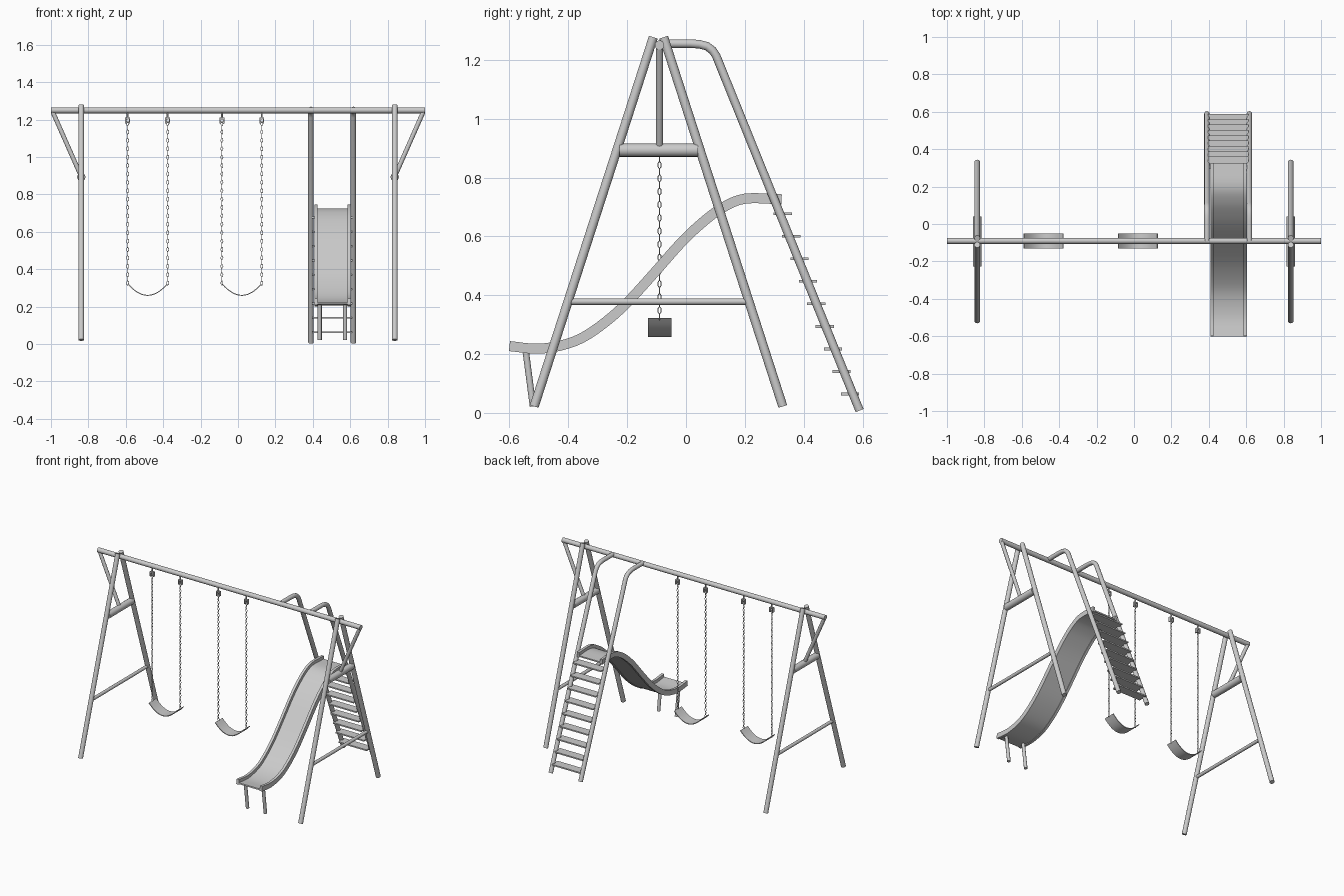
import bpy, bmesh, math
from mathutils import Vector, Matrix

if "Cube" in bpy.data.objects:
    bpy.data.objects.remove(bpy.data.objects["Cube"])

grey = bpy.data.materials.new("light_grey")
grey.diffuse_color = (0.6, 0.6, 0.6, 1)
grey.use_nodes = True
grey.node_tree.nodes["Principled BSDF"].inputs["Base Color"].default_value = grey.diffuse_color
BAR_Y, BAR_Z = -0.09, 1.25


def finish(name, bm, smooth=True):
    bmesh.ops.recalc_face_normals(bm, faces=bm.faces[:])
    me = bpy.data.meshes.new(name)
    bm.to_mesh(me)
    bm.free()
    me.materials.append(grey)
    ob = bpy.data.objects.new(name, me)
    bpy.context.collection.objects.link(ob)
    if smooth:
        bpy.ops.object.select_all(action='DESELECT')
        ob.select_set(True)
        bpy.context.view_layer.objects.active = ob
        bpy.ops.object.shade_smooth_by_angle(angle=math.radians(40))
    return ob


def loft(bm, rings, caps=True):
    """Skin a list of closed cross-sections."""
    loops = [[bm.verts.new(p) for p in ring] for ring in rings]
    n = len(loops[0])
    for a, b in zip(loops, loops[1:]):
        for i in range(n):
            j = (i + 1) % n
            bm.faces.new((a[i], a[j], b[j], b[i]))
    if caps:
        bm.faces.new(loops[0])
        bm.faces.new(loops[-1])


def tangents(pts):
    last = len(pts) - 1
    return [(pts[min(i + 1, last)] - pts[max(i - 1, 0)]).normalized() for i in range(last + 1)]


def tube(name, pts, r, sides=16):
    """Round pipe along a path."""
    pts = [Vector(p) for p in pts]
    bm, rings = bmesh.new(), []
    for p, t in zip(pts, tangents(pts)):
        u = Vector((1, 0, 0)) if abs(t.x) < 0.9 else Vector((0, 1, 0))
        u = (u - t * u.dot(t)).normalized()
        v = t.cross(u)
        rings.append([p + r * (u * math.cos(a) + v * math.sin(a))
                      for a in (2 * math.pi * k / sides for k in range(sides))])
    loft(bm, rings)
    return finish(name, bm)


def box(name, center, size):
    bm = bmesh.new()
    bmesh.ops.create_cube(bm, size=1, matrix=Matrix.Translation(center) @ Matrix.Diagonal((*size, 1)))
    return finish(name, bm, False)


def smooth_path(ctrl, steps=4):
    """Catmull-Rom curve through (y, z) points."""
    c = [Vector(p) for p in ctrl]
    c = [2 * c[0] - c[1]] + c + [2 * c[-1] - c[-2]]
    out = []
    for i in range(1, len(c) - 2):
        a, b, d, e = c[i - 1:i + 3]
        for k in range(steps):
            t = k / steps
            out.append(0.5 * (2 * b + (d - a) * t + (2 * a - 5 * b + 4 * d - e) * t * t
                              + (3 * b - a - 3 * d + e) * t ** 3))
    return out + [c[-2]]


# Top bar and the two A-frames
tube("top_bar", [(-1, BAR_Y, BAR_Z), (1, BAR_Y, BAR_Z)], 0.016)
for s, side in ((-1, "left"), (1, "right")):
    x = s * 0.838
    tube(side + "_front_leg", [(x, -0.516, 0.022), (x, -0.111, 1.277)], 0.0155)
    tube(side + "_back_leg", [(x, 0.329, 0.022), (x, -0.076, 1.277)], 0.0155)
    tube(side + "_upper_crossbar", [(x, -0.226, 0.893), (x, 0.04, 0.893)], 0.0225)
    tube(side + "_lower_crossbar", [(x, -0.395, 0.378), (x, 0.205, 0.378)], 0.011)
    tube(side + "_brace", [(s * 0.99, BAR_Y, 1.24), (s * 0.84, BAR_Y, 0.9)], 0.012)


# Chains made of alternately turned oval links
def chain(name, x, top, bottom, count=39):
    bm = bmesh.new()
    pitch = (top - bottom) / count
    for i in range(count):
        z = top - (i + 0.5) * pitch
        rings = []
        for k in range(10):
            a = 2 * math.pi * k / 10
            ring = []
            for m in range(5):
                b = 2 * math.pi * m / 5
                w = 0.0055 + 0.0018 * math.cos(b)
                h = pitch * 0.5 + 0.0018 * math.cos(b)
                p, q = w * math.cos(a), 0.0018 * math.sin(b)
                if i % 2:
                    p, q = q, p
                ring.append((x + p, BAR_Y + q, z + h * math.sin(a)))
            rings.append(ring)
        loft(bm, rings + [rings[0]], caps=False)
    bmesh.ops.remove_doubles(bm, verts=bm.verts[:], dist=1e-6)
    finish(name, bm)


# Swings: hangers, chains and a sagging strap seat
for n, (x0, x1) in enumerate(((-0.59, -0.376), (-0.086, 0.127)), 1):
    for tag, x in (("a", x0), ("b", x1)):
        tube(f"swing_{n}_hook_{tag}", [(x, BAR_Y, 1.24), (x, BAR_Y, 1.2)], 0.005, 8)
        box(f"swing_{n}_hanger_top_{tag}", (x, BAR_Y, 1.207), (0.026, 0.018, 0.008))
        for s in (-1, 1):
            box(f"swing_{n}_hanger_cheek_{tag}", (x + s * 0.01, BAR_Y, 1.193), (0.006, 0.018, 0.03))
        tube(f"swing_{n}_hanger_pin_{tag}", [(x - 0.012, BAR_Y, 1.185), (x + 0.012, BAR_Y, 1.185)], 0.004, 8)
        chain(f"swing_{n}_chain_{tag}", x, 1.19, 0.315)
    bm, rings = bmesh.new(), []
    mid, half = (x0 + x1) / 2, (x1 - x0) / 2
    for i in range(17):
        t = i / 8 - 1
        x, z = mid + half * t, 0.258 + 0.062 * t * t
        nrm = Vector((-0.124 * t / half, 0, 1)).normalized() * 0.005
        p = Vector((x, BAR_Y, z))
        e = Vector((0, 0.04, 0))
        rings.append([p - e, p + e, p + e + nrm, p - e + nrm])
    loft(bm, rings)
    finish(f"swing_{n}_seat", bm)

# Slide: bed and two side rails swept along one curve
path = smooth_path([(-0.6, 0.227), (-0.5, 0.218), (-0.4, 0.236), (-0.32, 0.275), (-0.22, 0.355),
                    (-0.12, 0.462), (-0.02, 0.575), (0.05, 0.642), (0.12, 0.695), (0.2, 0.728), (0.325, 0.726)])
dirs = tangents(path)


def sweep(name, xa, xb, low, high):
    bm, rings = bmesh.new(), []
    for p, t in zip(path, dirs):
        nrm = Vector((-t.y, t.x))
        a, b = p + nrm * low, p + nrm * high
        rings.append([(xa, *a), (xb, *a), (xb, *b), (xa, *b)])
    loft(bm, rings)
    finish(name, bm)


sweep("slide_bed", 0.42, 0.592, -0.013, -0.004)
sweep("slide_left_rail", 0.408, 0.426, -0.017, 0.017)
sweep("slide_right_rail", 0.586, 0.604, -0.017, 0.017)
for x in (0.437, 0.573):
    tube("slide_leg", [(x, -0.545, 0.212), (x, -0.52, 0.022)], 0.011)

# Ladder: bent rails reaching up to the top bar, flat steps between them
bend = [(0.59, 0.008), (0.102, 1.215), (0.09, 1.232), (0.072, 1.246), (0.045, 1.253), (0.015, 1.255), (BAR_Y, 1.255)]
for x, side in ((0.39, "left"), (0.617, "right")):
    tube(side + "_ladder_rail", [(x, y, z) for y, z in bend], 0.0145)
for i in range(9):
    box("ladder_step", (0.5035, 0.557 - 0.0285 * i, 0.064 + 0.0766 * i), (0.215, 0.062, 0.009))
